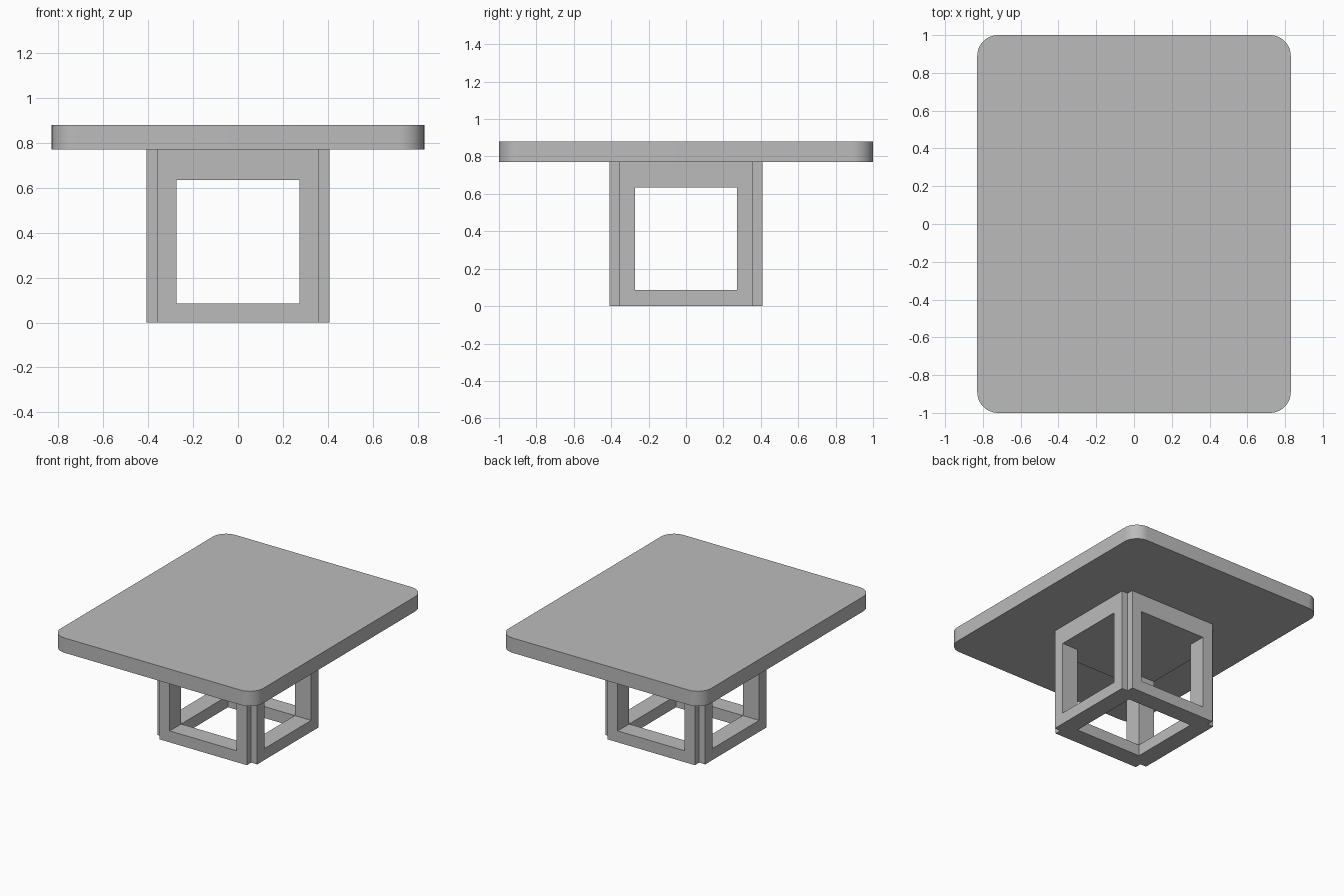
import bpy
import bmesh
import math

cube = bpy.data.objects.get("Cube")
if cube:
    bpy.data.objects.remove(cube, do_unlink=True)

grey = bpy.data.materials.new("plain_grey")
grey.use_nodes = True
colour = (0.5, 0.5, 0.5, 1)
grey.diffuse_color = colour
grey.node_tree.nodes["Principled BSDF"].inputs["Base Color"].default_value = colour


def prism(name, outline, z0, z1):
    """Extrude a flat outline from z0 up to z1."""
    bm = bmesh.new()
    face = bm.faces.new([bm.verts.new((x, y, z0)) for x, y in outline])
    top = bmesh.ops.extrude_face_region(bm, geom=[face])["geom"]
    verts = [v for v in top if isinstance(v, bmesh.types.BMVert)]
    bmesh.ops.translate(bm, verts=verts, vec=(0, 0, z1 - z0))
    bmesh.ops.recalc_face_normals(bm, faces=bm.faces)
    mesh = bpy.data.meshes.new(name)
    bm.to_mesh(mesh)
    bm.free()
    mesh.materials.append(grey)
    obj = bpy.data.objects.new(name, mesh)
    bpy.context.collection.objects.link(obj)
    return obj


def rectangle(hx, hy):
    return [(-hx, -hy), (hx, -hy), (hx, hy), (-hx, hy)]


# Tabletop: rectangle with rounded corners
half_x, half_y, radius, steps = 0.83, 1.0, 0.11, 12
outline = []
for i, (sx, sy) in enumerate([(1, 1), (-1, 1), (-1, -1), (1, -1)]):
    for k in range(steps + 1):
        a = math.pi / 2 * (i + k / steps)
        outline.append((sx * (half_x - radius) + radius * math.cos(a),
                        sy * (half_y - radius) + radius * math.sin(a)))
tabletop = prism("tabletop", outline, 0.77, 0.88)

# Base: block with a square notch down each corner
out, notch, hole = 0.408, 0.358, 0.274
corner = [(out, notch), (notch, notch), (notch, out)]
outline = []
for q in range(4):
    for x, y in corner:
        for _ in range(q):
            x, y = -y, x
        outline.append((x, y))
base = prism("base_frame", outline, 0, 0.77)

# Openings through the sides and the floor
cutters = [prism("opening_across", rectangle(1, hole), 0.085, 0.635),
           prism("opening_front_to_back", rectangle(hole, 1), 0.085, 0.635),
           prism("opening_floor", rectangle(hole, hole), -0.1, 0.4)]
for cutter in cutters:
    cutter.hide_render = True
    cut = base.modifiers.new(cutter.name, "BOOLEAN")
    cut.operation = "DIFFERENCE"
    cut.solver = "EXACT"
    cut.object = cutter
    bpy.ops.object.select_all(action="DESELECT")
    bpy.context.view_layer.objects.active = base
    base.select_set(True)
    bpy.ops.object.modifier_apply(modifier=cut.name)
    bpy.data.objects.remove(cutter, do_unlink=True)

# Smooth the rounded table edge, keep the rims crisp
bpy.ops.object.select_all(action="DESELECT")
bpy.context.view_layer.objects.active = tabletop
tabletop.select_set(True)
bpy.ops.object.shade_smooth_by_angle(angle=math.radians(30))
